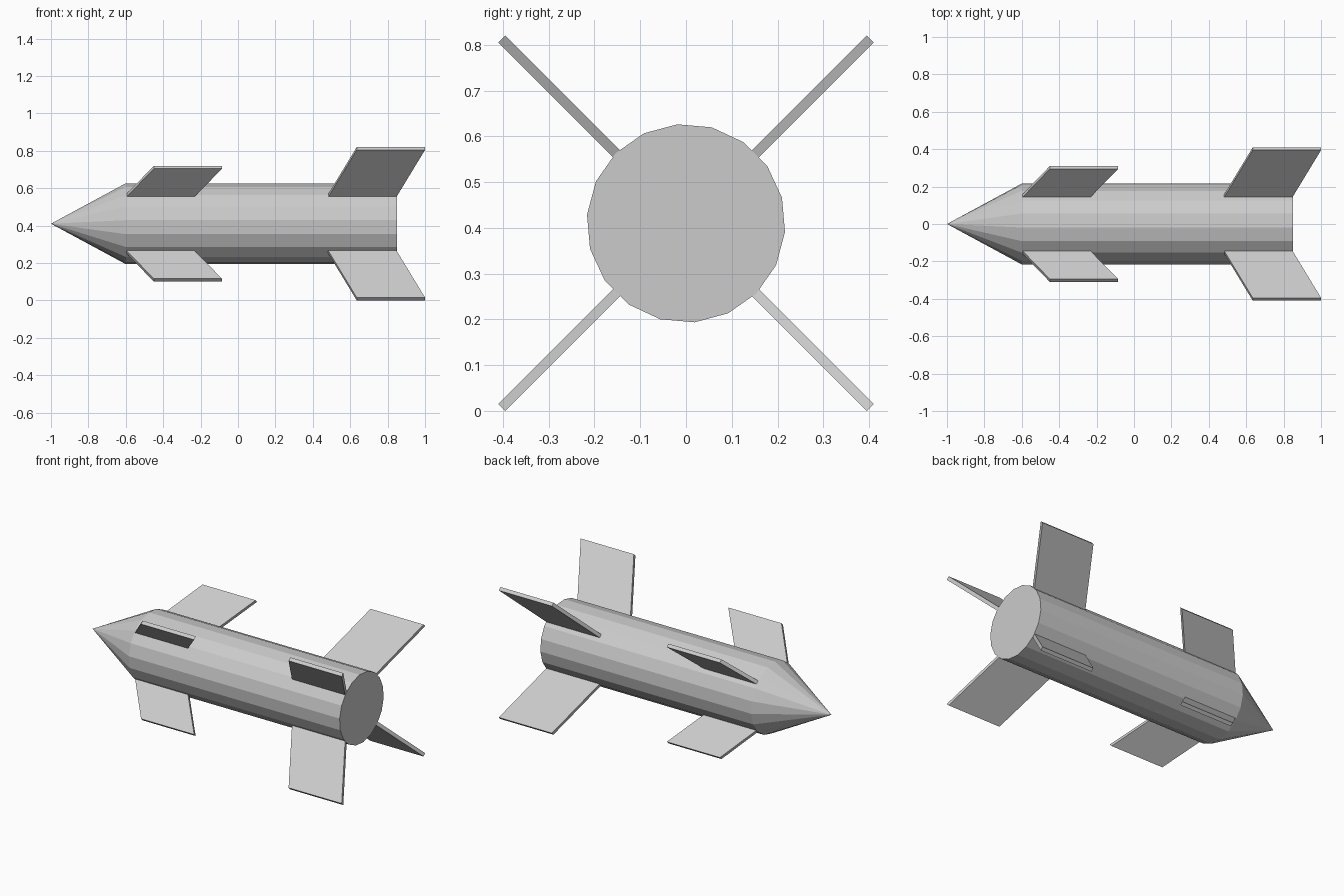
import bpy
from math import sin, cos, radians
from mathutils import Matrix, Vector

if "Cube" in bpy.data.objects:
    bpy.data.objects.remove(bpy.data.objects["Cube"])

AXIS_Z, RADIUS, SIDES = 0.41, 0.217, 18
HALF_THICK = 0.011


def make_object(name, verts, faces):
    mesh = bpy.data.meshes.new(name)
    mesh.from_pydata(verts, [], faces)
    obj = bpy.data.objects.new(name, mesh)
    obj.location.z = AXIS_Z
    bpy.context.collection.objects.link(obj)
    return obj


def ring(x):
    angles = [radians(15 + 360 * i / SIDES) for i in range(SIDES)]
    return [(x, RADIUS * cos(a), RADIUS * sin(a)) for a in angles]


def fin(name, profile, angle):
    """Thin swept plate from an (x, radial distance) outline, turned about the body axis."""
    n = len(profile)
    turn = Matrix.Rotation(radians(angle), 3, 'X')
    verts = [turn @ Vector((x, r, t)) for t in (-HALF_THICK, HALF_THICK) for x, r in profile]
    faces = [tuple(reversed(range(n))), tuple(range(n, 2 * n))]
    faces += [(i, (i + 1) % n, (i + 1) % n + n, i + n) for i in range(n)]
    return make_object(name, verts, faces)


# Cylindrical body, open where the nose joins, closed at the tail
pairs = [(i, (i + 1) % SIDES) for i in range(SIDES)]
make_object("body", ring(-0.6) + ring(0.85),
            [(i, j, j + SIDES, i + SIDES)[::-1] for i, j in pairs]
            + [tuple(range(SIDES, 2 * SIDES))])

# Pointed nose cone
make_object("nose_cone", ring(-0.6) + [(-1, 0, 0)],
            [(i, SIDES, j)[::-1] for i, j in pairs])

# Four small front fins and four larger tail fins, in an X layout
front_profile = [(-0.6, 0.208), (-0.237, 0.208), (-0.085, 0.427), (-0.45, 0.427)]
tail_profile = [(0.48, 0.208), (0.845, 0.208), (1.0, 0.569), (0.635, 0.569)]
for k in range(4):
    fin(f"front_fin_{k + 1}", front_profile, 45 + 90 * k)
    fin(f"tail_fin_{k + 1}", tail_profile, 45 + 90 * k)
